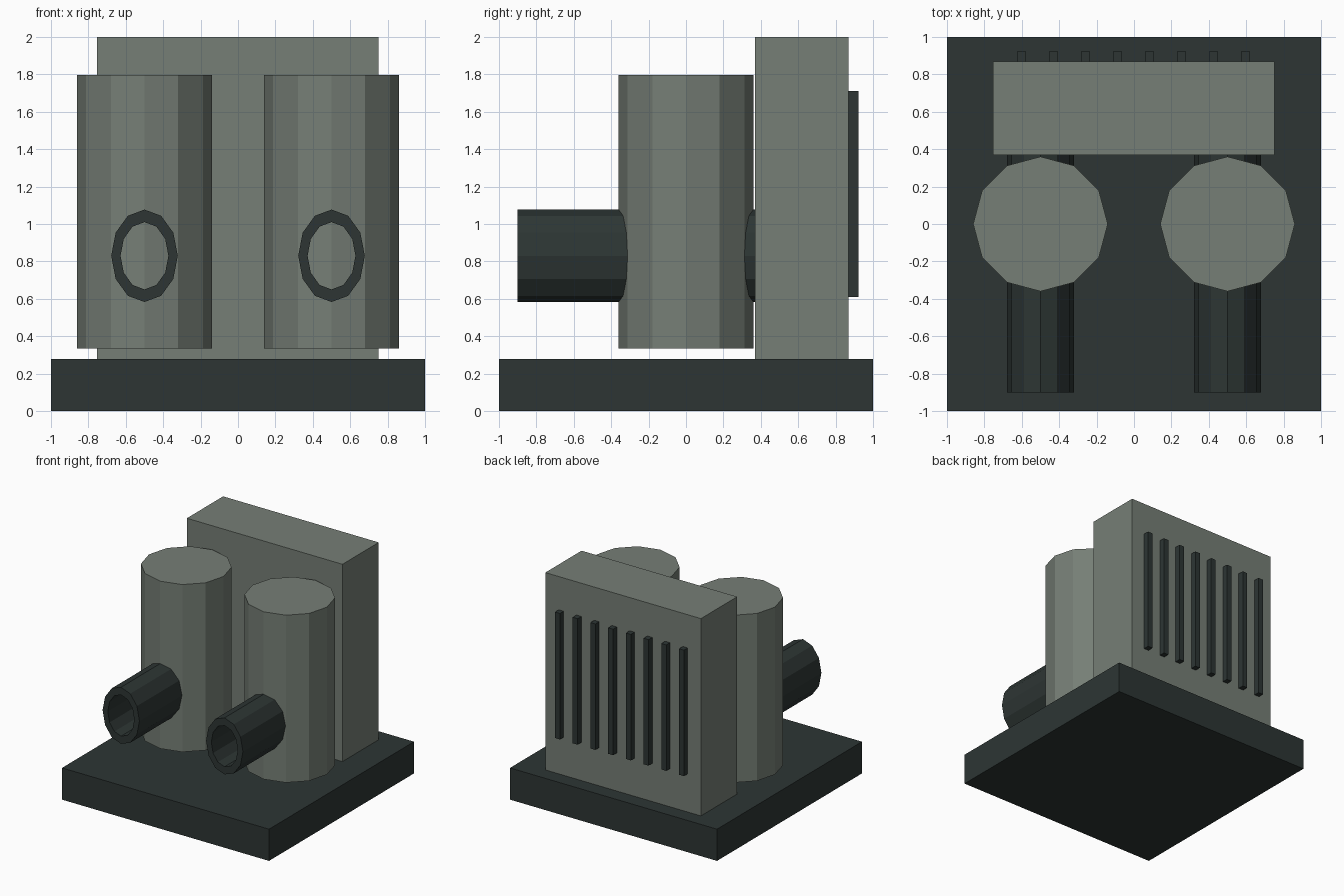
import bpy, bmesh, math
from mathutils import Matrix

if "Cube" in bpy.data.objects:
    bpy.data.objects.remove(bpy.data.objects["Cube"])


def material(name, rgb):
    m = bpy.data.materials.new(name)
    m.diffuse_color = (*rgb, 1)
    m.use_nodes = True
    m.node_tree.nodes["Principled BSDF"].inputs["Base Color"].default_value = m.diffuse_color
    return m


GREY = material("warm grey", (0.18, 0.21, 0.18))
DARK = material("dark slate", (0.026, 0.036, 0.034))


def finish(bm, name, mat):
    bmesh.ops.recalc_face_normals(bm, faces=bm.faces)
    me = bpy.data.meshes.new(name)
    bm.to_mesh(me)
    bm.free()
    me.materials.append(mat)
    ob = bpy.data.objects.new(name, me)
    bpy.context.collection.objects.link(ob)
    return ob


def box(name, lo, hi, mat):
    size = [b - a for a, b in zip(lo, hi)]
    mid = [(a + b) / 2 for a, b in zip(lo, hi)]
    bm = bmesh.new()
    bmesh.ops.create_cube(bm, size=1, matrix=Matrix.Translation(mid) @ Matrix.Diagonal((*size, 1)))
    return finish(bm, name, mat)


def drum(name, x, radius, z0, z1, mat):
    # twelve-sided prism with a corner on each axis
    bm = bmesh.new()
    ring = [bm.verts.new((x + radius * math.cos(i * math.pi / 6),
                          radius * math.sin(i * math.pi / 6), z0)) for i in range(12)]
    face = bm.faces.new(ring)
    new = bmesh.ops.extrude_face_region(bm, geom=[face], use_keep_orig=True)["geom"]
    bmesh.ops.translate(bm, verts=[v for v in new if isinstance(v, bmesh.types.BMVert)],
                        vec=(0, 0, z1 - z0))
    return finish(bm, name, mat)


def pipe(name, x, z, outer, inner, y0, y1, mat):
    # hollow oval tube: four rings bridged into a closed loop
    bm = bmesh.new()
    rings = []
    for (rx, rz), y in ((outer, y0), (outer, y1), (inner, y1), (inner, y0)):
        rings.append([bm.verts.new((x + rx * math.cos(i * math.pi / 6), y,
                                    z + rz * math.sin(i * math.pi / 6))) for i in range(12)])
    for k in range(4):
        a, b = rings[k], rings[(k + 1) % 4]
        for i in range(12):
            j = (i + 1) % 12
            bm.faces.new((a[i], a[j], b[j], b[i]))
    return finish(bm, name, mat)


# base slab and rear housing
box("base", (-1, -1, 0), (1, 1, 0.277), DARK)
box("rear_housing", (-0.753, 0.37, 0.277), (0.75, 0.87, 2.0), GREY)

# twin tanks, each with an oval pipe running through to the housing
for side, x in (("left", -0.5), ("right", 0.5)):
    drum(side + "_tank", x, 0.36, 0.335, 1.797, GREY)
    pipe(side + "_pipe", x, 0.83, (0.178, 0.247), (0.128, 0.18), -0.9, 0.4, DARK)

# vent slats on the back
for i in range(8):
    x = -0.602 + 0.1712 * i
    box(f"vent_slat_{i + 1}", (x - 0.024, 0.868, 0.61), (x + 0.024, 0.922, 1.71), DARK)
